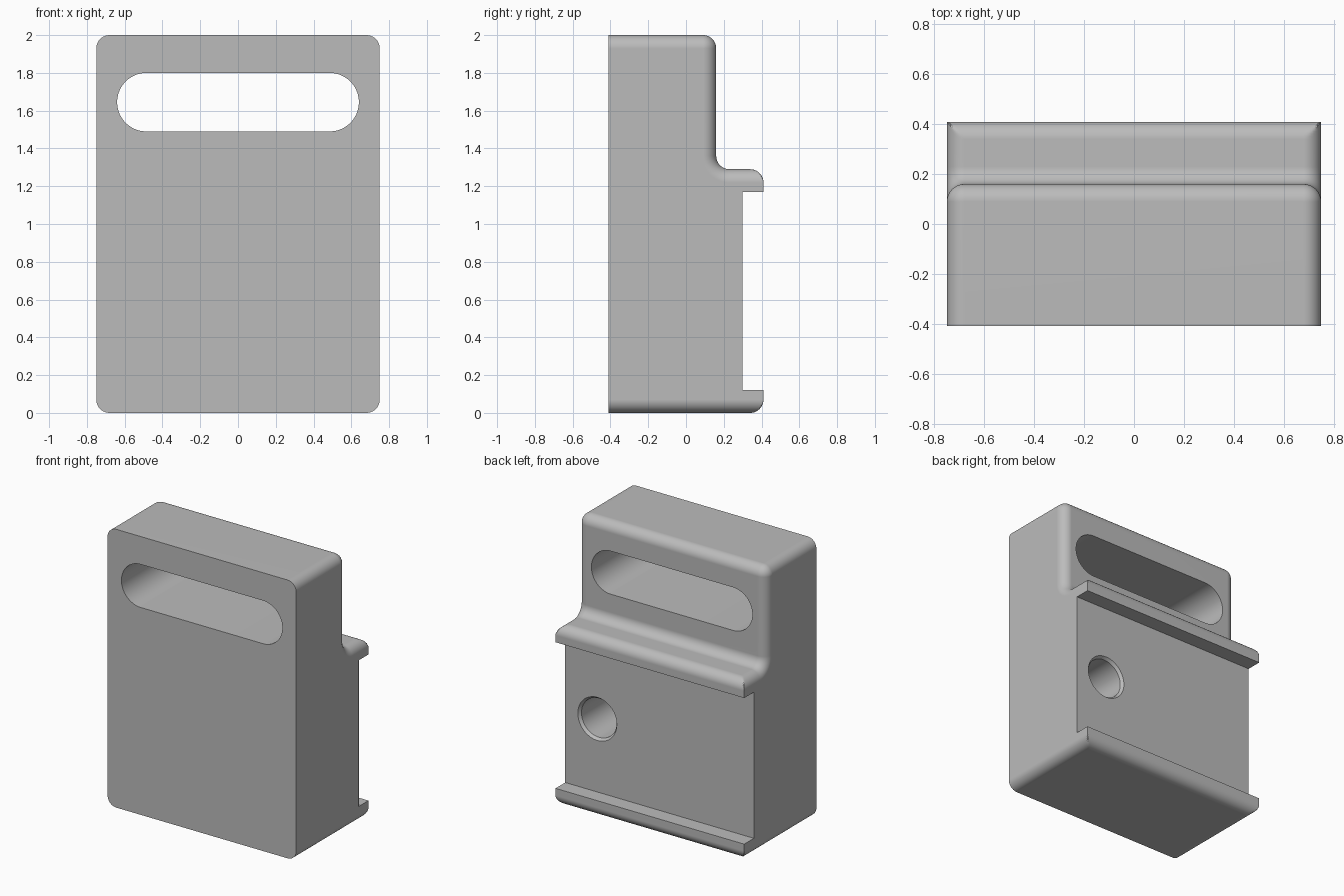
import bpy
import bmesh
from math import sin, cos, pi
from mathutils import Matrix

cube = bpy.data.objects.get("Cube")
if cube:
    bpy.data.objects.remove(cube, do_unlink=True)

HALF_W, FRONT, BACK, TOP = 0.75, -0.41, 0.41, 2.0
WALL, LEDGE = 0.16, 1.29            # upper back wall, top of the ledge
PANEL, LOW, HIGH = 0.30, 0.12, 1.17  # recessed panel between the lips
R, STEPS = 0.07, 10

grey = bpy.data.materials.new("plain grey")
grey.use_nodes = True
grey.diffuse_color = (0.5, 0.5, 0.5, 1)
bsdf = next(n for n in grey.node_tree.nodes if n.type == 'BSDF_PRINCIPLED')
bsdf.inputs["Base Color"].default_value = (0.5, 0.5, 0.5, 1)
bsdf.inputs["Roughness"].default_value = 0.6


def arc(cy, cz, r, start, end):
    angles = [start + (end - start) * i / STEPS for i in range(STEPS + 1)]
    return [(cy + r * cos(a), cz + r * sin(a)) for a in angles]


def section(t):
    """Side profile, with its rounded outline drawn in by t."""
    foot = [(y, max(z, t)) for y, z in arc(BACK - R, R, R, -pi / 2, 0)]
    lip = [(y, min(z, LEDGE - t)) for y, z in arc(BACK - R, LEDGE - R, R, 0, pi / 2)]
    cove = arc(WALL + R, LEDGE + R, R + t, -pi / 2, -pi)
    crown = arc(WALL - R, TOP - R, R - t, 0, pi / 2)
    return ([(FRONT, t)] + foot + [(BACK, LOW), (PANEL, LOW), (PANEL, HIGH), (BACK, HIGH)]
            + lip + cove + crown + [(FRONT, TOP - t)])


def loft(name, rings):
    """Closed solid through matching rings of 3D points."""
    bm = bmesh.new()
    loops = [[bm.verts.new(p) for p in ring] for ring in rings]
    for a, b in zip(loops, loops[1:]):
        for i in range(len(a)):
            j = (i + 1) % len(a)
            bm.faces.new((a[i], a[j], b[j], b[i]))
    bm.faces.new(loops[0])
    bm.faces.new(loops[-1])
    bmesh.ops.remove_doubles(bm, verts=bm.verts, dist=1e-5)
    bmesh.ops.recalc_face_normals(bm, faces=bm.faces)
    mesh = bpy.data.meshes.new(name)
    bm.to_mesh(mesh)
    bm.free()
    mesh.materials.append(grey)
    ob = bpy.data.objects.new(name, mesh)
    bpy.context.collection.objects.link(ob)
    return ob


def circle(x, y, z, r, stretch=0.0, n=64):
    """Ring facing y; stretch pulls its halves apart into a slot."""
    ring = []
    for i in range(n):
        a = 2 * pi * (i + 0.5) / n
        side = stretch if cos(a) > 0 else -stretch
        ring.append((x + side + r * cos(a), y, z + r * sin(a)))
    return ring


# Body: the side profile lofted across, its ends rounded over
rounding = [(HALF_W - R + R * sin(a), R * (1 - cos(a)))
            for a in (pi / 2 * i / STEPS for i in range(STEPS + 1))]
stations = [(-x, t) for x, t in reversed(rounding)] + rounding
body = loft("body", [[(x, y, z) for y, z in section(t)] for x, t in stations])

# Handle slot right through, and a blind chamfered hole in the panel
slot = loft("slot_cutter", [circle(0, y, 1.645, 0.155, 0.485) for y in (-0.6, 0.6)])
hole = loft("hole_cutter", [circle(0.495, y, 0.645, r) for y, r in
                            ((-0.2, 0.14), (PANEL - 0.02, 0.14), (PANEL, 0.155), (0.35, 0.155))])

bpy.context.view_layer.objects.active = body
for cutter in (slot, hole):
    cutter.hide_render = True
    cut = body.modifiers.new("cut", 'BOOLEAN')
    cut.operation, cut.solver, cut.object = 'DIFFERENCE', 'EXACT', cutter
    bpy.ops.object.modifier_apply(modifier=cut.name)
    bpy.data.objects.remove(cutter, do_unlink=True)

# Smooth rounded edges, flat panels
bpy.ops.object.select_all(action='DESELECT')
body.select_set(True)
bpy.ops.object.shade_smooth_by_angle(angle=pi / 6)
weighted = body.modifiers.new("flat_panels", 'WEIGHTED_NORMAL')
weighted.keep_sharp = True
